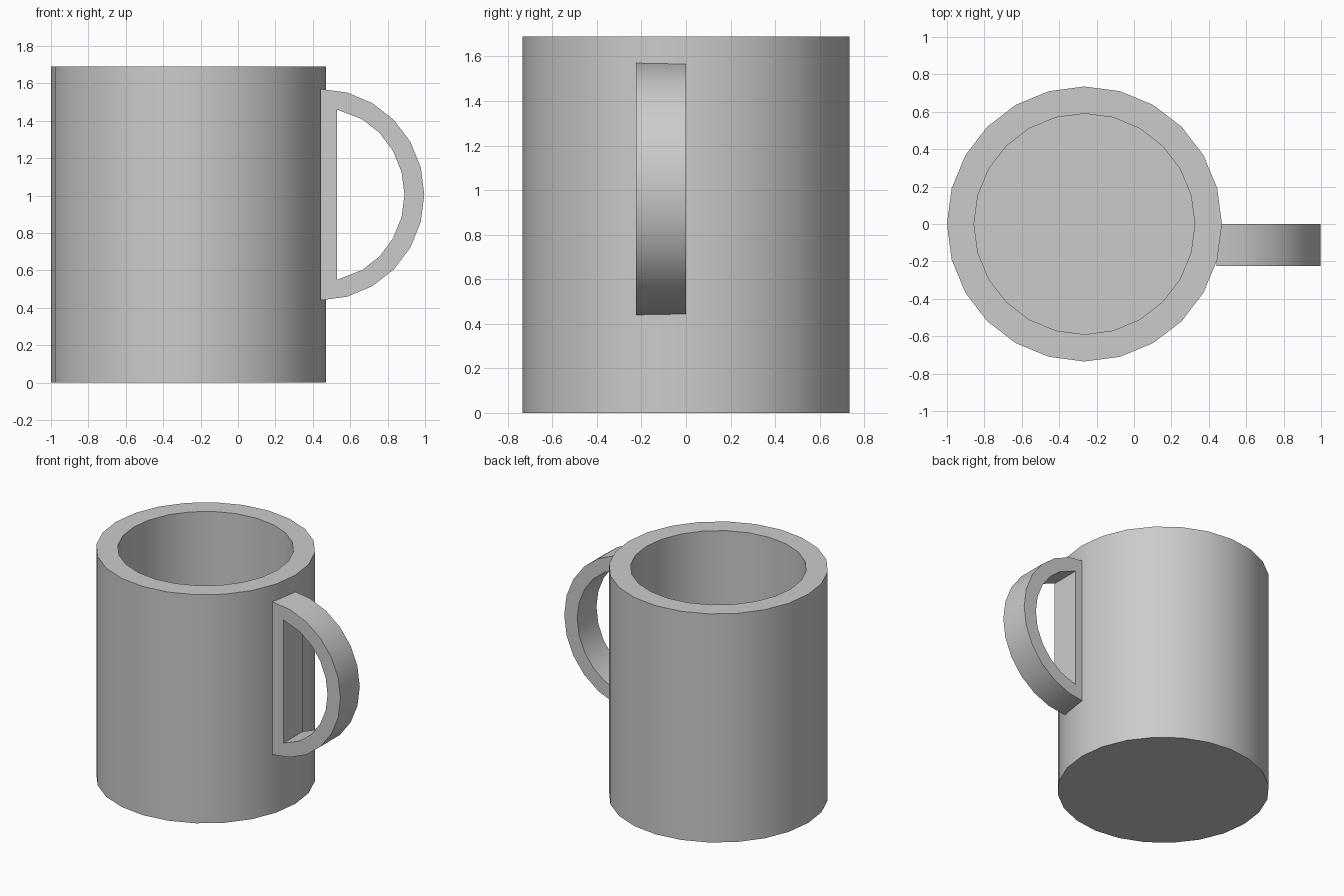
import bpy, bmesh
from math import sin, cos, radians, tau

if "Cube" in bpy.data.objects:
    bpy.data.objects.remove(bpy.data.objects["Cube"])

SIDES = 24
CX, R_OUT, R_IN = -0.265, 0.735, 0.59
HEIGHT, FLOOR = 1.69, 0.145


def finish(name, bm):
    bmesh.ops.recalc_face_normals(bm, faces=bm.faces)
    mesh = bpy.data.meshes.new(name)
    bm.to_mesh(mesh)
    bm.free()
    obj = bpy.data.objects.new(name, mesh)
    bpy.context.collection.objects.link(obj)
    bpy.ops.object.select_all(action='DESELECT')
    obj.select_set(True)
    bpy.context.view_layer.objects.active = obj
    bpy.ops.object.shade_smooth_by_angle(angle=radians(30))
    return obj


def bridge(bm, a, b):
    n = len(a)
    for i in range(n):
        j = (i + 1) % n
        bm.faces.new((a[i], a[j], b[j], b[i]))


# Mug body: hollow 24-sided cylinder, ring by ring
bm = bmesh.new()
profile = [(R_OUT, 0), (R_OUT, HEIGHT), (R_IN, HEIGHT), (R_IN, FLOOR)]
rings = [[bm.verts.new((CX + r * cos(tau * i / SIDES), r * sin(tau * i / SIDES), z))
          for i in range(SIDES)] for r, z in profile]
for low, high in zip(rings, rings[1:]):
    bridge(bm, low, high)
bm.faces.new(rings[0])
bm.faces.new(rings[-1])
finish("mug_body", bm)

# Handle: D-shaped loop with a straight bar against the body
HX, HZ = 0.44, 1.005
Y_FRONT, Y_BACK = -0.225, 0.0
angles = [radians(a) for a in range(-90, 91, 15)]
outer = [(HX + 0.556 * cos(a), HZ + 0.565 * sin(a)) for a in angles]
inner = [(HX + 0.45 * cos(a), HZ + 0.465 * sin(a)) for a in angles[1:-1]]
inner[0], inner[-1] = (0.53, 0.55), (0.53, 1.46)
# double the end points so both loops have matching corners
inner = [inner[0]] + inner + [inner[-1]]

bm = bmesh.new()
loops = [[bm.verts.new((x, y, z)) for x, z in pts]
         for pts, y in ((outer, Y_FRONT), (inner, Y_FRONT), (inner, Y_BACK), (outer, Y_BACK))]
for k in range(4):
    bridge(bm, loops[k], loops[(k + 1) % 4])
bmesh.ops.remove_doubles(bm, verts=bm.verts, dist=0.0005)
finish("handle", bm)
